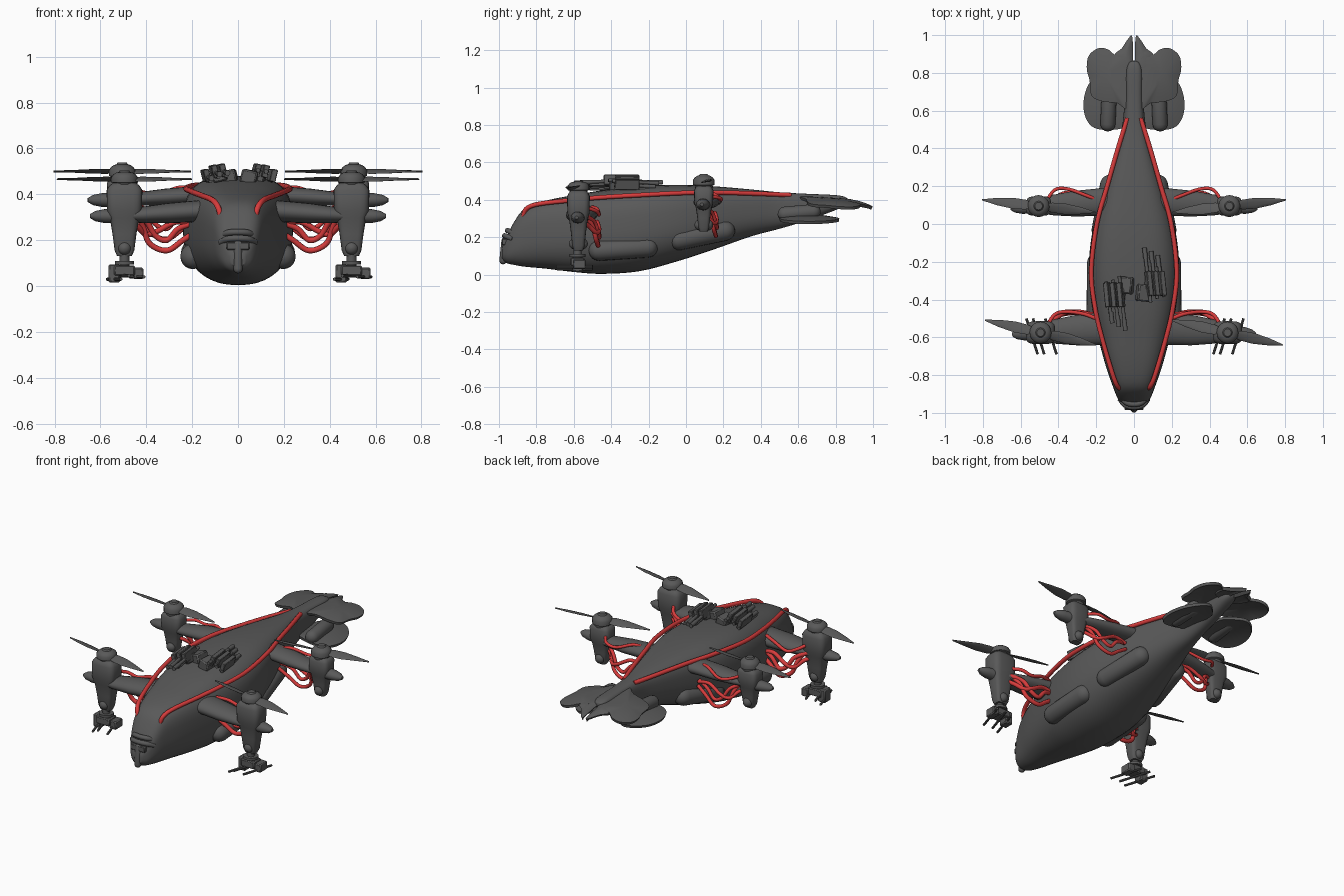
import bpy, bmesh, math
from mathutils import Vector, Matrix

if "Cube" in bpy.data.objects:
    bpy.data.objects.remove(bpy.data.objects["Cube"])


def material(name, rgb):
    m = bpy.data.materials.new(name)
    m.use_nodes = True
    m.diffuse_color = (*rgb, 1)
    m.node_tree.nodes["Principled BSDF"].inputs["Base Color"].default_value = (*rgb, 1)
    return m


GREY = material("dark grey", (0.1, 0.1, 0.1))
RED = material("cable red", (0.68, 0.045, 0.045))


def finish(name, bm, mat=GREY, angle=40):
    bmesh.ops.recalc_face_normals(bm, faces=bm.faces)
    me = bpy.data.meshes.new(name)
    bm.to_mesh(me)
    bm.free()
    me.materials.append(mat)
    ob = bpy.data.objects.new(name, me)
    bpy.context.collection.objects.link(ob)
    bpy.ops.object.select_all(action="DESELECT")
    ob.select_set(True)
    bpy.context.view_layer.objects.active = ob
    bpy.ops.object.shade_smooth_by_angle(angle=math.radians(angle))
    return ob


def spline(pts, steps, closed=False):
    """Smooth curve through tuples of any length."""
    n, out = len(pts), []
    for i in range(n if closed else n - 1):
        ids = [i - 1, i, i + 1, i + 2]
        a, b, c, d = [pts[k % n] if closed else pts[min(max(k, 0), n - 1)] for k in ids]
        for j in range(steps):
            t = j / steps
            out.append(tuple(q + t * (r - p) / 2 + t * t * (2 * p - 5 * q + 4 * r - s) / 2
                             + t ** 3 * (3 * q - p - 3 * r + s) / 2
                             for p, q, r, s in zip(a, b, c, d)))
    return out if closed else out + [tuple(pts[-1])]


def ring(c, u, v, a, b, n=20, up=2, low=2):
    """Superellipse outline with separate upper and lower fullness."""
    pts = []
    for i in range(n):
        t = 2 * math.pi * i / n
        x, y = math.cos(t), math.sin(t)
        e = 2 / (up if y > 0 else low)
        pts.append(c + u * math.copysign(abs(x) ** e, x) * a
                   + v * math.copysign(abs(y) ** e, y) * b)
    return pts


def loft(name, rings, mat=GREY, angle=40):
    bm = bmesh.new()
    rows = [[bm.verts.new(p) for p in r] for r in rings]
    n = len(rows[0])
    for r, s in zip(rows, rows[1:]):
        for i in range(n):
            bm.faces.new((r[i], r[(i + 1) % n], s[(i + 1) % n], s[i]))
    bm.faces.new(rows[0])
    bm.faces.new(rows[-1])
    return finish(name, bm, mat, angle)


def limb(name, p, q, profile, flat=1, n=20, power=2):
    """Solid along p-q; profile is (fraction, radius); flat squashes one axis."""
    p, q = Vector(p), Vector(q)
    d = (q - p).normalized()
    u = d.cross(Vector((0, 0, 1)))
    u = u.normalized() if u.length > 0.01 else Vector((1, 0, 0))
    v = u.cross(d)
    return loft(name, [ring(p.lerp(q, t), u, v, r, r * flat, n, power, power) for t, r in profile])


def capsule(name, p, q, r):
    e = min(r / (Vector(q) - Vector(p)).length, 0.5)
    bow = [math.radians(k) for k in (4, 25, 45, 65, 90)]
    half = [(e * (1 - math.cos(a)), r * math.sin(a)) for a in bow]
    return limb(name, p, q, half + [(1 - t, w) for t, w in reversed(half)])


def rod(name, p, q, r, n=12):
    return limb(name, p, q, [(0, r), (1, r)], n=n)


def tube(name, pts, r, mat=RED):
    pts = [Vector(p) for p in spline(pts, 7)]
    rings = []
    u = None
    for i, p in enumerate(pts):
        d = (pts[min(i + 1, len(pts) - 1)] - pts[max(i - 1, 0)]).normalized()
        u = d.orthogonal() if u is None else u - d * u.dot(d)
        u.normalize()
        rings.append(ring(p, u, d.cross(u), r, r, 10))
    return loft(name, rings, mat, 60)


def box(name, c, size, rot=(0, 0, 0)):
    bm = bmesh.new()
    turn = Matrix.Rotation(rot[2], 4, "Z") @ Matrix.Rotation(rot[1], 4, "Y") @ Matrix.Rotation(rot[0], 4, "X")
    bmesh.ops.create_cube(bm, size=1, matrix=Matrix.Translation(c) @ turn @ Matrix.Diagonal((*size, 1)))
    bmesh.ops.bevel(bm, geom=bm.edges[:], offset=min(size) * 0.12, segments=1, affect="EDGES")
    return finish(name, bm)


def plate(name, outline, height, thick=0.016):
    """Curved leaf: outline is drawn in plan, height gives z."""
    bm = bmesh.new()
    edge = spline(outline, 5, True)
    cx, cy = [sum(c) / len(edge) for c in zip(*edge)]
    rows = []
    for f in (0.3, 0.65, 0.9, 1):
        pts = [(cx + (x - cx) * f, cy + (y - cy) * f) for x, y in edge]
        rows.append([bm.verts.new((x, y, height(x, y) + 0.015 * (1 - f * f))) for x, y in pts])
    n = len(edge)
    for r, s in zip(rows, rows[1:]):
        for i in range(n):
            bm.faces.new((r[i], r[(i + 1) % n], s[(i + 1) % n], s[i]))
    bm.faces.new(rows[0])
    bmesh.ops.recalc_face_normals(bm, faces=bm.faces)
    bmesh.ops.solidify(bm, geom=bm.faces[:], thickness=thick)
    return finish(name, bm)


X, Z = Vector((1, 0, 0)), Vector((0, 0, 1))

# Hull: stations of y, bottom, top, half width
stations = [(-.985, .085, .14, .03), (-.96, .062, .2, .062), (-.92, .052, .28, .088),
            (-.86, .042, .355, .112), (-.75, .032, .395, .15), (-.6, .014, .425, .19),
            (-.45, .004, .45, .222), (-.25, .018, .472, .24), (-.05, .07, .48, .222),
            (.15, .135, .472, .17), (.35, .205, .455, .108), (.5, .245, .44, .066),
            (.65, .29, .432, .05), (.8, .345, .425, .044), (.85, .37, .415, .03), (.862, .385, .405, .012)]
loft("hull", [ring(Vector((0, y, (a + b) / 2)), X, Z, w, (b - a) / 2, 40, 3.2, 2.35)
              for y, a, b, w in spline(stations, 4)])

# Nose: brow bars, chin capsule and sensor
for z, w, y in ((.232, .07, -.945), (.205, .075, -.96)):
    tube("nose_brow", [(-w, y + .035, z - .015), (-w * .6, y, z), (0, y - .01, z + .003),
                       (w * .6, y, z), (w, y + .035, z - .015)], .014, GREY)
capsule("nose_chin", (0, -.965, .2), (0, -.98, .055), .02)
box("nose_sensor", (0, -.965, .175), (.1, .04, .035))

FIN_UP = [(.03, .62), (.09, .64), (.17, .65), (.225, .68), (.235, .76), (.25, .82),
          (.24, .89), (.19, .93), (.14, .925), (.1, .895), (.035, .87)]
FIN_LOW = [(.05, .53), (.1, .5), (.2, .505), (.25, .55), (.268, .63), (.25, .72),
           (.2, .79), (.14, .82), (.08, .78), (.03, .7)]
SPIKE = [(.008, .8), (.006, .9), (.01, .995), (.035, .975), (.065, .93), (.105, .89), (.08, .8)]

for s in (1, -1):
    def m(*p):
        return (p[0] * s, *p[1:])

    def cable(name, pts, r):
        tube(name, [m(*p) for p in pts], r)

    # Trim pipe along the shoulder
    cable("trim_pipe", [(.075, -.87, .305), (.09, -.855, .35), (.115, -.79, .377), (.165, -.62, .397),
                        (.205, -.45, .413), (.226, -.25, .425), (.197, 0, .437), (.142, .2, .438),
                        (.085, .4, .432), (.035, .56, .425)], .0125)

    # Side blisters
    capsule("front_blister", m(.197, -.52, .125), m(.193, -.15, .15), .055)
    capsule("rear_blister", m(.18, -.09, .175), m(.115, .26, .245), .055)

    # Tail leaves and tail pods
    plate("upper_tail_fin", [m(*p) for p in FIN_UP], lambda x, y: .425 - .2 * abs(x) - .05 * (y - .6))
    plate("lower_tail_fin", [m(*p) for p in FIN_LOW], lambda x, y: .328 - .15 * abs(x) - .02 * (y - .5))
    plate("tail_spike", [m(*p) for p in SPIKE], lambda x, y: .405 - .2 * (y - .8), .02)
    capsule("tail_pod", m(.14, .49, .32), m(.13, .72, .34), .04)

    # Four rotor units: x, y, nacelle bottom, top, arm z, prop z, prop angle
    for tag, x, y, lo, hi, az, pz, ang in (("front", .495, -.575, .13, .45, .315, .466, -.22),
                                           ("rear", .505, .095, .23, .475, .385, .5, .11 * s)):
        front = tag == "front"
        size = 1 if front else .85
        limb(tag + "_arm", m(.12, y + .025, az + .015), m(x, y, az - .01),
             [(0, .088 * size), (.5, .08 * size), (.8, .064 * size), (1, .045 * size)], .55)
        limb(tag + "_stub", m(x, y, az - .01), m(x + .15, y - .01, az - .01),
             [(0, .04), (.6, .035), (.85, .026), (1, .01)], .85)
        block = [(0, .032), (.08, .043), (.3, .052), (.52, .064), (.62, .076), (.9, .078), (.96, .066), (1, .05)]
        limb(tag + "_nacelle", m(x, y, lo), m(x, y, hi), [(t, r * size) for t, r in block], .78, 24, 4)
        capsule(tag + "_joint", m(x, y - .05, lo + .035), m(x, y + .05, lo + .035), .03)
        limb(tag + "_hub", m(x, y, hi - .02), m(x, y, pz + .038),
             [(0, .045), (.25, .048), (.3, .058), (.6, .058), (.75, .05), (.88, .036), (.9, .026), (1, .02)])
        for k in (0, math.pi):
            turn = Matrix.Rotation(ang + k, 3, "Z")
            rows = []
            for r, w, tilt in ((.03, .014, .5), (.07, .028, .4), (.14, .03, .3), (.22, .02, .2), (.302, .003, .1)):
                chord = Vector((0, math.cos(tilt), math.sin(tilt)))
                mid = Vector((r, 0, 0))
                up = Vector((0, -math.sin(tilt), math.cos(tilt)))
                rows.append([turn @ p + Vector(m(x, y, pz)) for p in ring(mid, chord, up, w, .004, 10)])
            loft(tag + "_blade", rows)

    # Slack cables between hull and nacelles
    for y in (-.49, .14):
        tag, r = ("front_cable", .0125) if y < 0 else ("rear_cable", .0105)
        lift = 0 if y < 0 else .05
        cable(tag, [(.18, y, .24 + lift), (.24, y + .01, .2 + lift), (.31, y + .02, .155 + lift),
                    (.385, y + .01, .185 + lift), (.415, y - .01, .26 + lift), (.45, y - .05, .32 + lift)], r)
        cable(tag, [(.19, y, .275 + lift), (.26, y + .02, .25 + lift), (.31, y + .025, .2 + lift),
                    (.36, y + .02, .22 + lift), (.4, y, .28 + lift), (.46, y - .04, .31 + lift)], r)
        cable(tag, [(.19, y + .01, .27 + lift), (.27, y + .015, .28 + lift), (.35, y + .025, .24 + lift),
                    (.4, y + .01, .225 + lift), (.44, y - .03, .26 + lift), (.48, y - .06, .28 + lift)], r)
    cable("front_loop", [(.2, -.5, .36), (.27, -.475, .35), (.36, -.465, .32), (.42, -.48, .34), (.46, -.54, .36)], .01)
    cable("rear_loop", [(.18, .12, .41), (.25, .15, .43), (.35, .185, .4), (.42, .18, .41), (.47, .11, .42)], .009)

    # Guns slung under the front nacelles
    gx, gy = .495 * s, -.58
    rod("gun_post", (gx, gy, .06), (gx, gy, .15), .022)
    rod("gun_turntable", (gx, gy, .095), (gx, gy, .11), .042, 20)
    box("gun_body", (gx, gy, .068), (.09, .075, .045))
    box("gun_magazine", (gx - .045, gy, .055), (.05, .06, .08))
    box("gun_side_block", (gx + .06, gy + .01, .055), (.045, .07, .05))
    for dx, z in ((-.045, .03), (-.01, .045), (.055, .04)):
        rod("gun_barrel", (gx + dx + .03 * s, gy + .08, z), (gx + dx - .03 * s, gy - .11, z), .007, 8)

    # Roof turrets, placed by a half turn about the roof centre
    def t(dx, dy, z):
        return (.005 + s * dx, -.345 + s * dy, z)
    lean = .25 * s
    box("turret_mount", t(.045, -.02, .475), (.07, .09, .06), (0, lean, -.1))
    box("turret_bracket", t(.085, .03, .48), (.06, .07, .05), (0, lean, -.1))
    for k, (dx, z) in enumerate(((.075, .505), (.11, .5), (.145, .482))):
        box("turret_breech", t(dx, .03, z), (.026, .13, .055), (0, lean, .1))
        rod("turret_barrel", t(dx + .008, -.07 + .02 * k, z), t(dx - .025, .22 - .02 * k, z - .012), .0095)
        rod("turret_lower_barrel", t(dx + .008, -.04, z - .02), t(dx - .02, .17, z - .025), .008)
        rod("turret_muzzle", t(dx - .018, .16 - .02 * k, z - .01), t(dx - .025, .22 - .02 * k, z - .012), .012)
